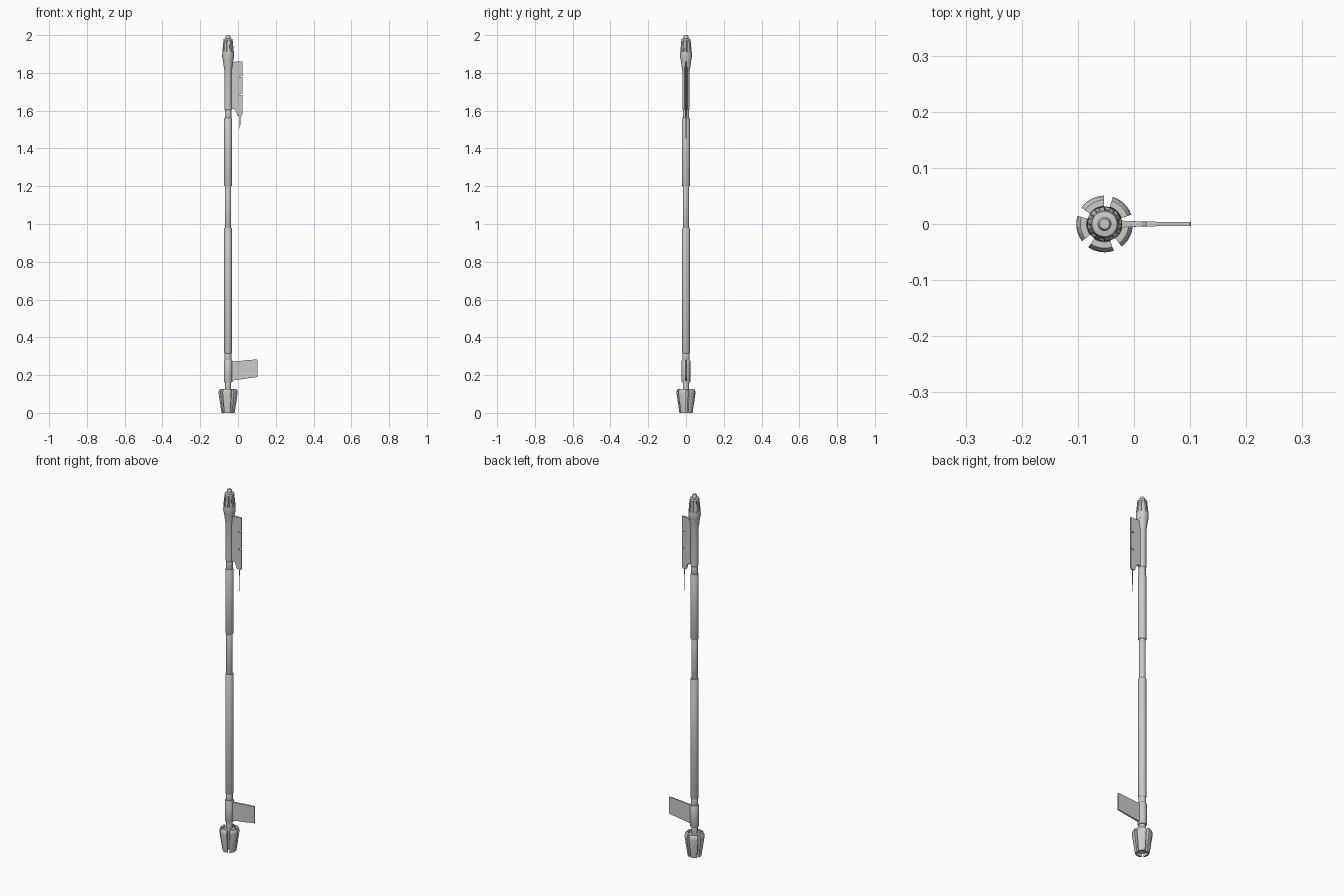
import bpy, bmesh
from math import sin, cos, radians, pi

if "Cube" in bpy.data.objects:
    bpy.data.objects.remove(bpy.data.objects["Cube"])

AX = -0.0525   # x of the mast axis


def finish(name, bm, angle=30):
    bmesh.ops.recalc_face_normals(bm, faces=bm.faces)
    me = bpy.data.meshes.new(name)
    bm.to_mesh(me)
    bm.free()
    ob = bpy.data.objects.new(name, me)
    bpy.context.collection.objects.link(ob)
    bpy.ops.object.select_all(action='DESELECT')
    ob.select_set(True)
    bpy.context.view_layer.objects.active = ob
    bpy.ops.object.shade_smooth_by_angle(angle=radians(angle))
    return ob


def lathe(name, profile, sides=20, panels=None):
    """Revolve (radius, z) pairs around the mast; recess alternate faces in the given band."""
    bm = bmesh.new()
    rings = [[bm.verts.new((AX + r * cos(2 * pi * i / sides), r * sin(2 * pi * i / sides), z))
              for i in range(sides)] for r, z in profile]
    recess = []
    for k in range(len(rings) - 1):
        for i in range(sides):
            j = (i + 1) % sides
            f = bm.faces.new((rings[k][i], rings[k][j], rings[k + 1][j], rings[k + 1][i]))
            if k == panels and i % 2 == 0:
                recess.append(f)
    bm.faces.new(rings[0][::-1])
    bm.faces.new(rings[-1])
    if recess:
        bm.normal_update()
        bmesh.ops.inset_individual(bm, faces=recess, thickness=0.003, depth=-0.003)
    return finish(name, bm)


def plate(name, outline, root, tip):
    """Upright fin from an x-z outline, half-thickness going from root to tip along x."""
    bm = bmesh.new()
    x0, x1 = min(p[0] for p in outline), max(p[0] for p in outline)
    half = lambda x: root + (tip - root) * (x - x0) / (x1 - x0)
    a = [bm.verts.new((x, -half(x), z)) for x, z in outline]
    b = [bm.verts.new((x, half(x), z)) for x, z in outline]
    bm.faces.new(a)
    bm.faces.new(b[::-1])
    for i in range(len(a)):
        j = (i + 1) % len(a)
        bm.faces.new((a[i], b[i], b[j], a[j]))
    return finish(name, bm)


def petal(name, centre, width, profile, steps=6):
    """Sweep a closed (radius, z) section through part of a circle."""
    bm = bmesh.new()
    rows = []
    for i in range(steps + 1):
        t = radians(centre - width / 2 + width * i / steps)
        rows.append([bm.verts.new((AX + r * cos(t), r * sin(t), z)) for r, z in profile])
    n = len(profile)
    for p, q in zip(rows, rows[1:]):
        for i in range(n):
            bm.faces.new((p[i], p[(i + 1) % n], q[(i + 1) % n], q[i]))
    bm.faces.new(rows[0])
    bm.faces.new(rows[-1][::-1])
    return finish(name, bm)


# Base: core with five flared petals around it
lathe("base_core", [(0.022, 0.012), (0.03, 0.10), (0.028, 0.118), (0.017, 0.124)])
section = [(0.025, 0.0), (0.035, 0.0), (0.0505, 0.105), (0.0485, 0.119),
           (0.043, 0.127), (0.032, 0.127), (0.029, 0.11)]
for n in range(5):
    petal(f"base_petal_{n + 1}", 46 + 72 * n, 54, section)

# Mast: stacked tubes with small bevels at each step
lathe("base_neck", [(0.016, 0.11), (0.016, 0.165)])
for name, r, z0, z1 in [("lower_collar", 0.0225, 0.16, 0.28), ("collar_neck", 0.0185, 0.275, 0.32),
                        ("lower_tube", 0.0205, 0.315, 0.98), ("middle_tube", 0.0165, 0.975, 1.205),
                        ("upper_tube", 0.021, 1.2, 1.56), ("upper_neck", 0.0172, 1.555, 1.61)]:
    lathe(name, [(r - 0.002, z0), (r, z0 + 0.004), (r, z1 - 0.004), (r - 0.002, z1)])

# Head: sleeve flaring into a faceted nose with recessed panels
lathe("head_sleeve", [(0.017, 1.603), (0.0195, 1.607), (0.0195, 1.81), (0.026, 1.855), (0.0285, 1.872)])
lathe("head", [(0.0285, 1.87), (0.0315, 1.885), (0.0305, 1.91), (0.0245, 1.972), (0.0225, 1.98),
               (0.014, 1.982)], sides=20, panels=2)
lathe("head_tip", [(0.0125, 1.978), (0.0125, 1.994), (0.009, 2.0)], sides=16)

# Upper fin with two slanted slits on its outer edge, and a thin spike below
fin = [(-0.055, 1.858), (0.023, 1.86)]
for z in (1.785, 1.690):
    fin += [(0.023, z), (0.005, z - 0.006), (0.005, z - 0.010), (0.023, z - 0.006)]
fin += [(0.023, 1.58), (0.017, 1.57), (-0.002, 1.573), (-0.016, 1.607), (-0.055, 1.61)]
plate("upper_fin", fin, 0.008, 0.0035)
plate("fin_spike", [(0.0085, 1.58), (0.0125, 1.58), (0.0112, 1.452), (0.0098, 1.452)], 0.0018, 0.0018)

# Lower fin: thicker root blade with a slightly thinner outer blade
plate("lower_fin_root", [(-0.055, 0.271), (0.024, 0.276), (0.024, 0.179), (-0.055, 0.168)], 0.006, 0.0045)
plate("lower_fin", [(0.02, 0.277), (0.1, 0.283), (0.102, 0.281), (0.102, 0.190), (0.02, 0.178)], 0.0042, 0.0034)
